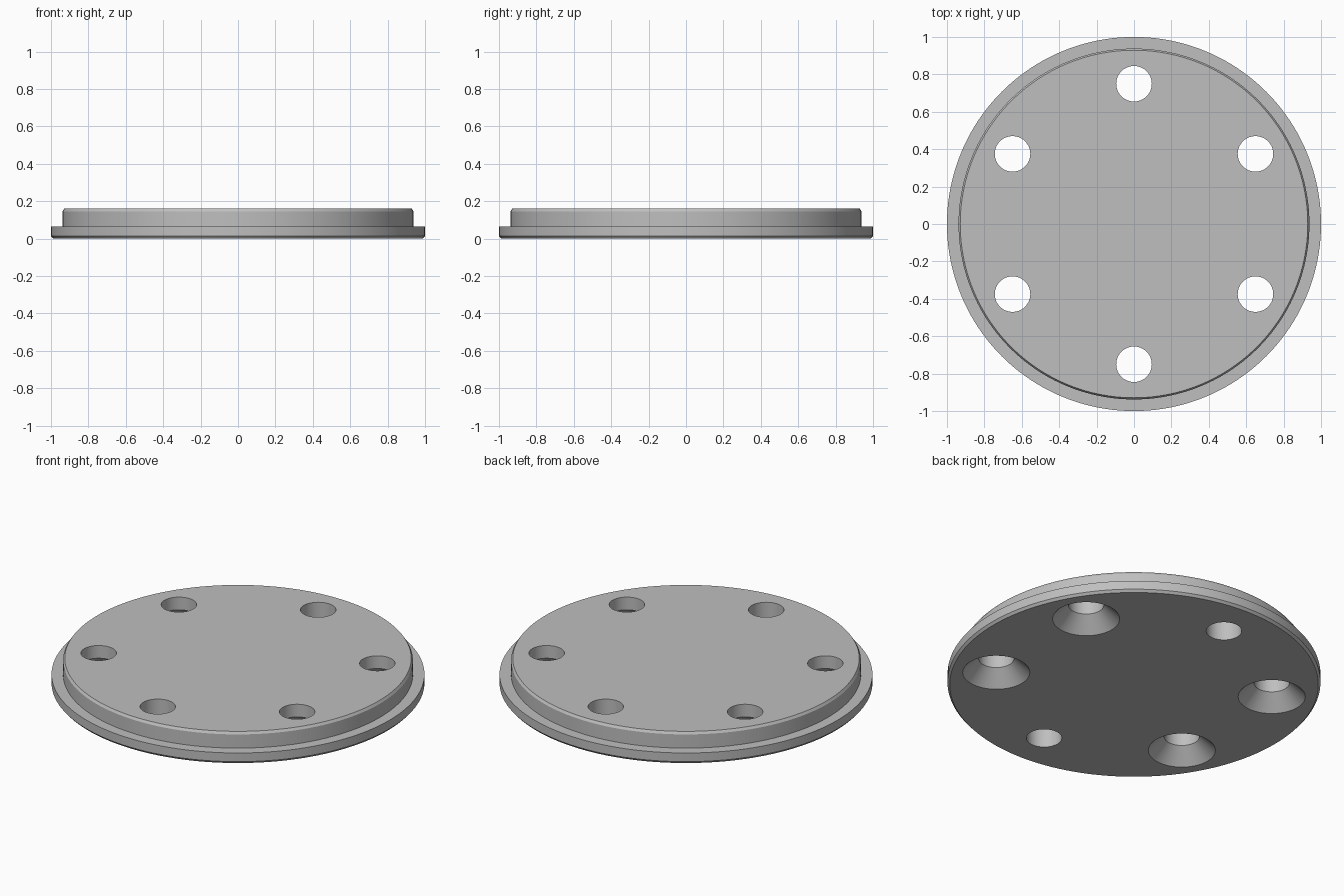
import bpy
import bmesh
from math import radians, sin, cos

cube = bpy.data.objects.get("Cube")
if cube:
    bpy.data.objects.remove(cube, do_unlink=True)

HEIGHT = 0.16
HOLE_R = 0.095
SINK_R = 0.18
BOLT_CIRCLE = 0.75

# Single grey finish
grey = bpy.data.materials.new("plain grey")
grey.use_nodes = True
colour = (0.52, 0.52, 0.52, 1)
grey.diffuse_color = colour
grey.node_tree.nodes["Principled BSDF"].inputs["Base Color"].default_value = colour


def turned(name, profile, segments, centre=(0, 0)):
    """Solid of revolution from (radius, height) points, capped at both ends."""
    bm = bmesh.new()
    rings = []
    for r, z in profile:
        angles = [radians(360 * i / segments) for i in range(segments)]
        rings.append([bm.verts.new((r * cos(a), r * sin(a), z)) for a in angles])
    for low, high in zip(rings, rings[1:]):
        for i in range(segments):
            j = (i + 1) % segments
            bm.faces.new((low[i], low[j], high[j], high[i]))
    bm.faces.new(rings[0][::-1])
    bm.faces.new(rings[-1])
    mesh = bpy.data.meshes.new(name)
    bm.to_mesh(mesh)
    bm.free()
    mesh.materials.append(grey)
    obj = bpy.data.objects.new(name, mesh)
    obj.location = (*centre, 0)
    bpy.context.collection.objects.link(obj)
    return obj


# Stepped cover plate: chamfered flange below, raised chamfered disc above
plate = turned("cover_plate", [
    (0.988, 0), (1, 0.014), (1, 0.065),
    (0.938, 0.065), (0.938, HEIGHT - 0.014), (0.929, HEIGHT),
], 160)

# Bolt holes: two plain ones front and back, four countersunk from below
over = 0.05
plain = [(HOLE_R, -over), (HOLE_R, HEIGHT + over)]
sunk = [(SINK_R + over, -over), (HOLE_R, SINK_R - HOLE_R), (HOLE_R, HEIGHT + over)]
cutters = []
for k in range(6):
    a = radians(30 + 60 * k)
    profile = plain if k % 3 == 1 else sunk
    cutter = turned("hole_cutter", profile, 64, (BOLT_CIRCLE * cos(a), BOLT_CIRCLE * sin(a)))
    cutter.hide_render = True
    cutters.append(cutter)
    cut = plate.modifiers.new("hole", 'BOOLEAN')
    cut.operation = 'DIFFERENCE'
    cut.solver = 'EXACT'
    cut.object = cutter

# Apply the cuts and discard the cutters
bpy.ops.object.select_all(action='DESELECT')
bpy.context.view_layer.objects.active = plate
plate.select_set(True)
for name in [m.name for m in plate.modifiers]:
    bpy.ops.object.modifier_apply(modifier=name)
for cutter in cutters:
    bpy.data.objects.remove(cutter, do_unlink=True)

bpy.ops.object.shade_smooth_by_angle(angle=radians(25))
